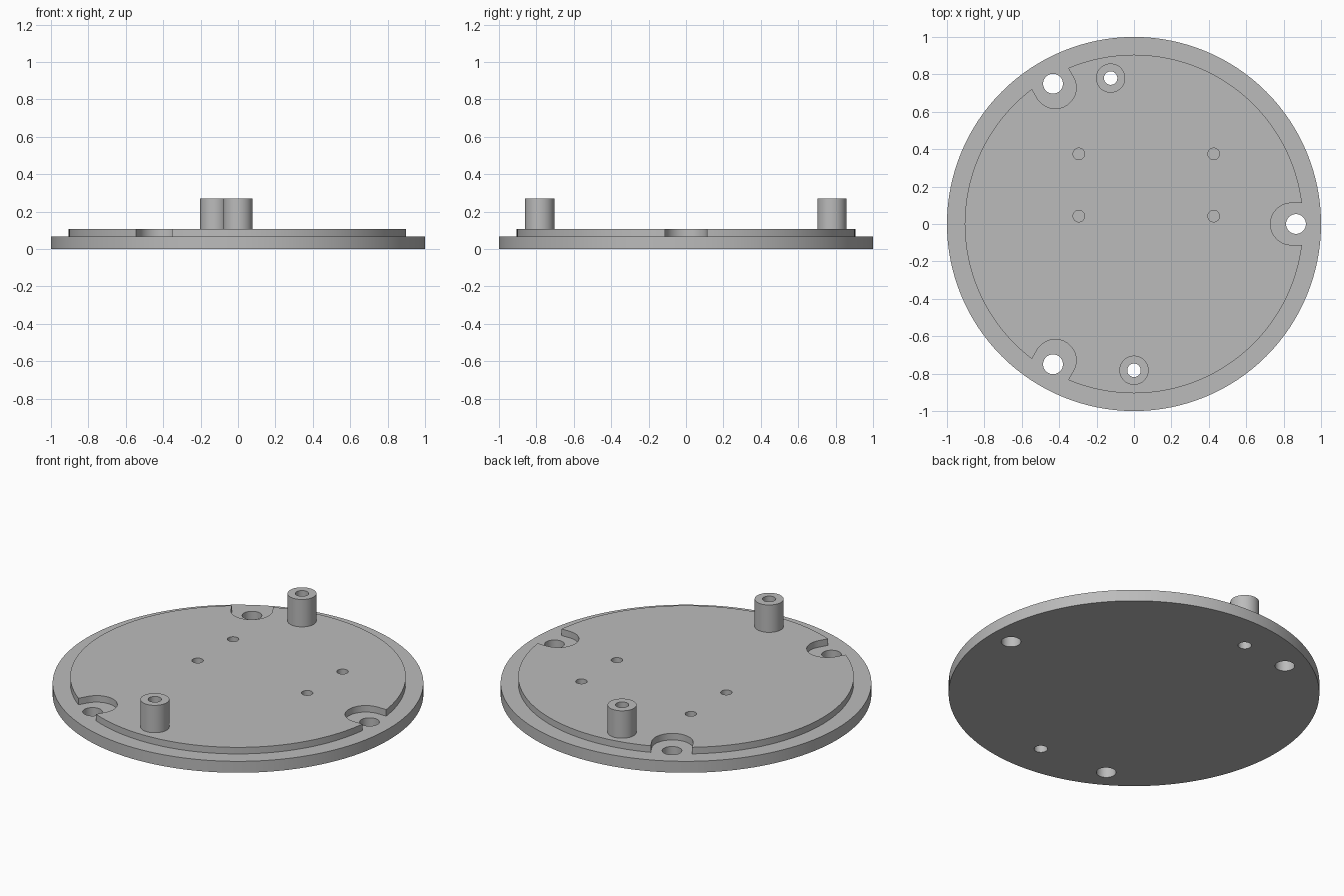
import bpy, bmesh, math
from mathutils import Matrix

if "Cube" in bpy.data.objects:
    bpy.data.objects.remove(bpy.data.objects["Cube"])

BASE_TOP, STEP_TOP, POST_TOP = 0.068, 0.107, 0.27

grey = bpy.data.materials.new("plain grey")
grey.diffuse_color = (0.5, 0.5, 0.5, 1)
grey.use_nodes = True
grey.node_tree.nodes["Principled BSDF"].inputs["Base Color"].default_value = grey.diffuse_color


def prism(name, outline, z0, z1):
    """Extrude a flat outline from z0 to z1."""
    bm = bmesh.new()
    face = bm.faces.new([bm.verts.new((x, y, z0)) for x, y in outline])
    top = bmesh.ops.extrude_face_region(bm, geom=[face])["geom"]
    bmesh.ops.translate(bm, vec=(0, 0, z1 - z0),
                        verts=[v for v in top if isinstance(v, bmesh.types.BMVert)])
    bmesh.ops.recalc_face_normals(bm, faces=bm.faces)
    mesh = bpy.data.meshes.new(name)
    bm.to_mesh(mesh)
    bm.free()
    mesh.materials.append(grey)
    obj = bpy.data.objects.new(name, mesh)
    bpy.context.collection.objects.link(obj)
    return obj


def circle(x, y, r, n):
    return [(x + r * math.cos(2 * math.pi * i / n),
             y + r * math.sin(2 * math.pi * i / n)) for i in range(n)]


def combine(obj, tool, operation):
    """Apply a boolean and remove the tool."""
    mod = obj.modifiers.new("boolean", 'BOOLEAN')
    mod.operation, mod.solver, mod.object = operation, 'EXACT', tool
    bpy.context.view_layer.update()
    bpy.context.view_layer.objects.active = obj
    bpy.ops.object.modifier_apply(modifier=mod.name)
    bpy.data.objects.remove(tool, do_unlink=True)


def smooth(obj):
    bpy.ops.object.select_all(action='DESELECT')
    obj.select_set(True)
    bpy.context.view_layer.objects.active = obj
    bpy.ops.object.shade_smooth_by_angle(angle=math.radians(30))


# Round base and the raised step above it
plate = prism("mounting_plate", circle(0, 0, 1.0, 128), 0, BASE_TOP)
step = prism("raised_step", circle(0, 0, 0.905, 128), BASE_TOP / 2, STEP_TOP)

# Three U-shaped notches, open at the rim of the step
notch = [(1.1, 0.112)]
for i in range(33):
    a = math.pi / 2 + math.pi * i / 32
    notch.append((0.842 + 0.112 * math.cos(a), 0.112 * math.sin(a)))
notch.append((1.1, -0.112))
for k in range(3):
    cutter = prism("notch_cutter", notch, -0.1, 0.3)
    cutter.data.transform(Matrix.Rotation(k * math.tau / 3, 4, 'Z'))
    combine(step, cutter, 'DIFFERENCE')
combine(plate, step, 'UNION')

# Screw holes through the plate inside the notches
for k in range(3):
    a = k * math.tau / 3
    hole = circle(0.866 * math.cos(a), 0.866 * math.sin(a), 0.053, 48)
    combine(plate, prism("screw_cutter", hole, -0.1, 0.3), 'DIFFERENCE')

# Four blind pilot holes
for x in (-0.295, 0.426):
    for y in (0.042, 0.375):
        hole = circle(x, y, 0.031, 32)
        combine(plate, prism("pilot_cutter", hole, 0.03, 0.3), 'DIFFERENCE')

# Two hollow posts, bored right through the plate
for name, x, y in (("back_post", -0.125, 0.78), ("front_post", 0.0, -0.782)):
    post = prism(name, circle(x, y, 0.078, 64), STEP_TOP, POST_TOP)
    for obj in (plate, post):
        bore = prism("bore_cutter", circle(x, y, 0.036, 48), -0.1, 0.4)
        combine(obj, bore, 'DIFFERENCE')
    smooth(post)
smooth(plate)
